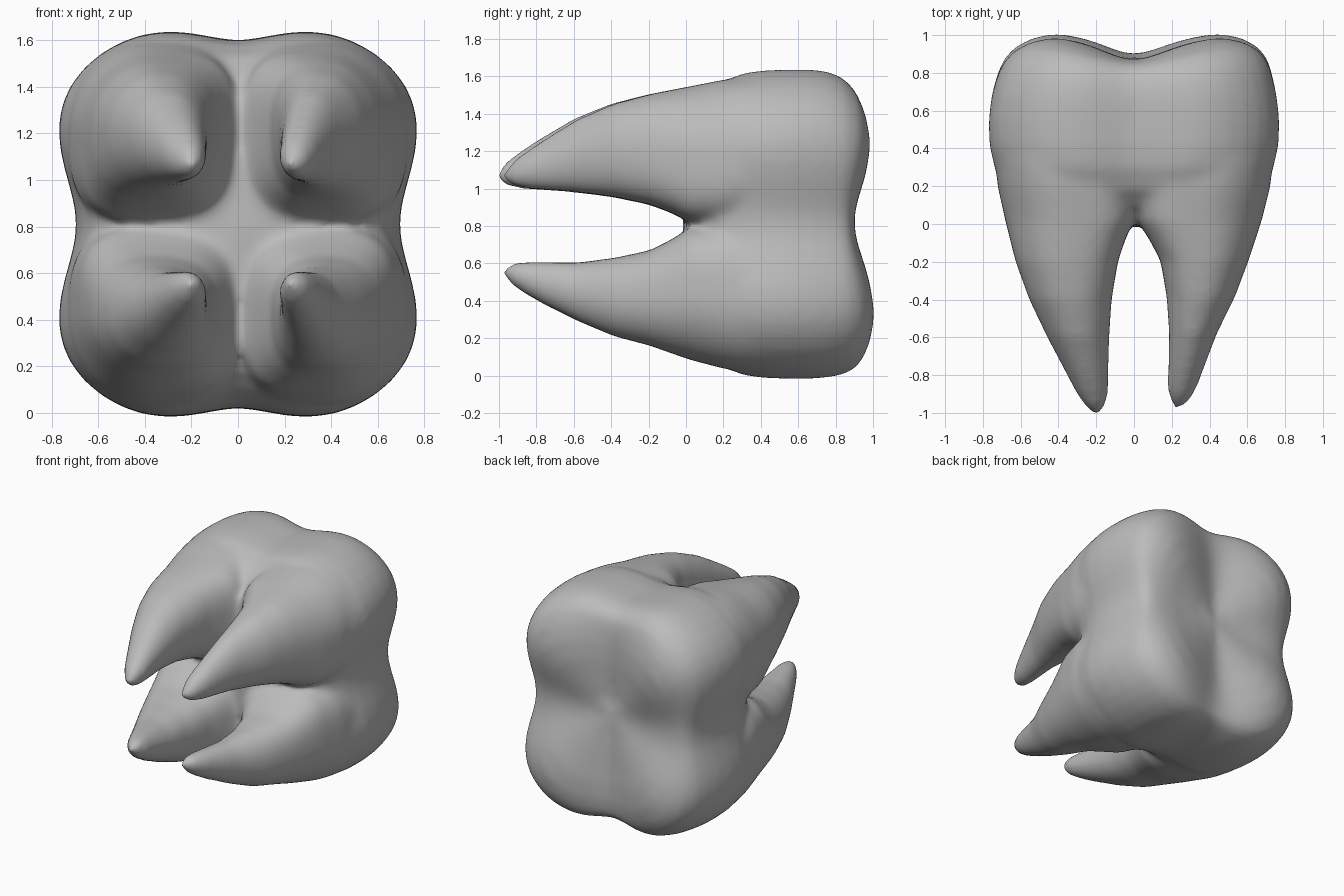
import bpy, bmesh, math

cube = bpy.data.objects.get("Cube")
if cube:
    bpy.data.objects.remove(cube, do_unlink=True)

MID = 0.81   # height of the tooth's long axis
SIDES = 64
ANGLES = [2 * math.pi * i / SIDES for i in range(SIDES)]

enamel = bpy.data.materials.new("grey enamel")
enamel.use_nodes = True
GREY = (0.5, 0.5, 0.5, 1)
enamel.diffuse_color = GREY
enamel.node_tree.nodes["Principled BSDF"].inputs["Base Color"].default_value = GREY


def skin(bm, loops, start, end):
    """Join loops of points into a closed body that ends on two points."""
    loops = [[bm.verts.new(p) for p in loop] for loop in loops]
    first, last = bm.verts.new(start), bm.verts.new(end)
    for i in range(SIDES):
        j = (i + 1) % SIDES
        for a, b in zip(loops, loops[1:]):
            bm.faces.new((a[i], a[j], b[j], b[i]))
        bm.faces.new((first, loops[0][j], loops[0][i]))
        bm.faces.new((last, loops[-1][i], loops[-1][j]))


def crown_ring(y, scale_x, scale_z, dip):
    """Four-lobed ring; the chewing side dips along the grooves."""
    back = min(1, max(0, (y - 0.6) / 0.3))
    full_x = 0.30 * back * scale_x * (1 - scale_x)
    full_z = 0.38 * back * scale_z * (1 - scale_z)
    ring = []
    for a in ANGLES:
        c, s = math.cos(a), math.sin(a)
        lobe = math.sin(2 * a) ** 2
        r = 1 + 0.38 * lobe - 0.11 * lobe ** 2
        # The lower and left cusps are fuller, the upper ones a little shorter
        sx = scale_x + full_x * max(0, c)
        sz = scale_z + full_z * max(0, -s)
        ring.append((0.695 * sx * r * c * (1 + 0.055 * lobe),
                     y - dip * (1 - lobe) - 0.03 * back * max(0, s),
                     MID + 0.786 * sz * r * s * (1 - 0.05 * lobe)))
    return ring


bm = bmesh.new()

# Crown: y, scale in x, scale in z, groove depth
CROWN = [
    (0.00, 0.34, 0.38, 0.0), (0.03, 0.58, 0.62, 0.0), (0.09, 0.77, 0.80, 0.0),
    (0.18, 0.89, 0.915, 0.0), (0.30, 0.96, 0.98, 0.0), (0.42, 0.995, 1.00, 0.0),
    (0.55, 1.00, 1.005, 0.0), (0.68, 0.98, 1.005, 0.0), (0.79, 0.945, 0.99, 0.02),
    (0.88, 0.90, 0.955, 0.04), (0.95, 0.83, 0.89, 0.07), (0.99, 0.74, 0.79, 0.095),
    (1.007, 0.63, 0.66, 0.105), (0.99, 0.49, 0.50, 0.09), (0.945, 0.33, 0.33, 0.055),
    (0.90, 0.16, 0.16, 0.02),
]
skin(bm, [crown_ring(*row) for row in CROWN], (0.06, -0.02, MID - 0.02), (0, 0.87, MID))

# Roots: y, inner x, outer x, inner z, outer z, measured from the axis
ROOT = [
    (-0.99, 0.165, 0.235, 0.220, 0.300),
    (-0.95, 0.145, 0.270, 0.200, 0.345),
    (-0.88, 0.135, 0.315, 0.188, 0.395),
    (-0.80, 0.135, 0.355, 0.182, 0.447),
    (-0.60, 0.130, 0.460, 0.168, 0.565),
    (-0.40, 0.118, 0.555, 0.145, 0.645),
    (-0.20, 0.085, 0.627, 0.105, 0.695),
    (-0.08, 0.045, 0.657, 0.060, 0.718),
    (0.02, 0.000, 0.682, 0.010, 0.737),
    (0.20, 0.000, 0.722, 0.000, 0.772),
    (0.34, 0.040, 0.735, 0.040, 0.785),
    (0.50, 0.120, 0.660, 0.120, 0.710),
]


def root_ring(y, xi, xo, zi, zo, sx, sz):
    """Oval section, squarer toward the neighbouring roots near the crown."""
    free = min(1, max(0, (0.1 - y) / 0.3))   # 1 along the free root
    tip = max(0, (-y - 0.6) / 0.4)           # 1 at the root's end
    power = 2 + 1.2 * min(1, max(0, (y + 0.5) / 0.5))
    if sx > 0:
        xi += 0.055 * free * (1 - 0.35 * tip)
        xo += -0.02 * free + 0.065 * tip
    if sz < 0:
        zi += 0.035 * free * (1 - tip)
        zo -= 0.045 * free * (1 - tip)
    if y < 0 and not (sx < 0 and sz > 0):
        y *= 0.965
    ring = []
    for a in ANGLES:
        c, s = math.cos(a), math.sin(a)
        e = 1 if c * sx > 0 and s * sz > 0 else 2 / power
        ring.append((sx * (xi + xo) / 2 + (xo - xi) / 2 * math.copysign(abs(c) ** e, c), y,
                     MID + sz * (zi + zo) / 2 + (zo - zi) / 2 * math.copysign(abs(s) ** e, s)))
    return ring


for sx in (-1, 1):
    for sz in (-1, 1):
        loops = [root_ring(*row, sx, sz) for row in ROOT]
        skin(bm, loops, (sx * 0.205, loops[0][0][1] - 0.035, MID + sz * 0.26),
             (sx * 0.39, 0.55, MID + sz * 0.41))

bmesh.ops.recalc_face_normals(bm, faces=bm.faces)
mesh = bpy.data.meshes.new("tooth")
bm.to_mesh(mesh)
bm.free()
mesh.materials.append(enamel)
for p in mesh.polygons:
    p.use_smooth = True
tooth = bpy.data.objects.new("tooth", mesh)
bpy.context.collection.objects.link(tooth)

# Fuse the crown and roots into one smooth skin
fuse = tooth.modifiers.new("fuse", "REMESH")
fuse.mode = "VOXEL"
fuse.voxel_size = 0.02
fuse.use_smooth_shade = True
soften = tooth.modifiers.new("soften", "SMOOTH")
soften.factor = 0.5
soften.iterations = 20
